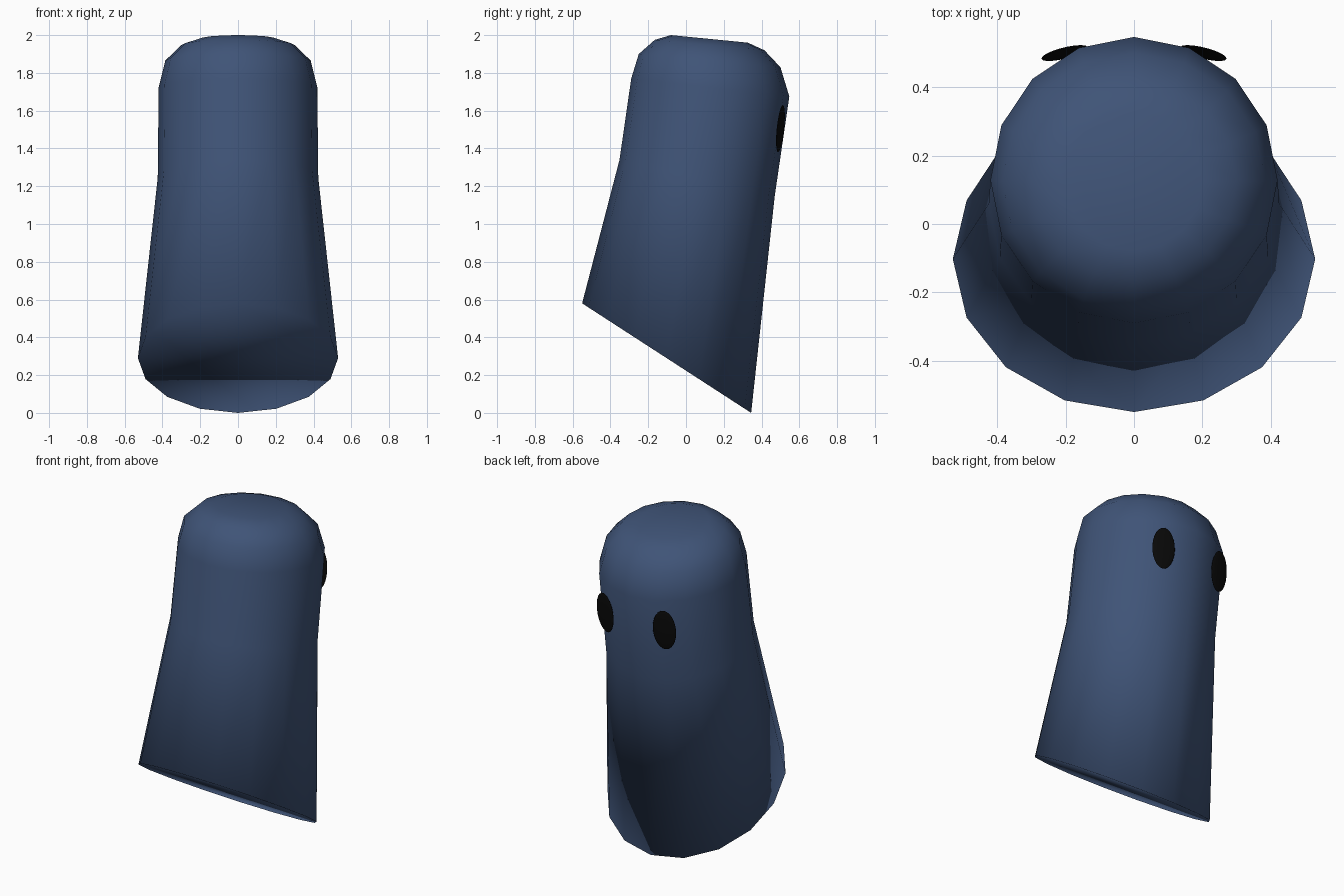
import bpy, bmesh, math

if "Cube" in bpy.data.objects:
    bpy.data.objects.remove(bpy.data.objects["Cube"])


def material(name, color):
    m = bpy.data.materials.new(name)
    m.diffuse_color = (*color, 1)
    m.use_nodes = True
    m.node_tree.nodes["Principled BSDF"].inputs["Base Color"].default_value = m.diffuse_color
    return m


cloth = material("navy_cloth", (0.05, 0.088, 0.185))
black = material("black", (0.003, 0.003, 0.003))

# Body: tilted 16-sided elliptical rings, bottom to top
# (half width, front y, front z, back y, back z)
RINGS = [
    (0.53, -0.55, 0.58, 0.345, 0.0),
    (0.425, -0.352, 1.34, 0.47, 1.15),
    (0.42, -0.29, 1.77, 0.547, 1.675),
    (0.385, -0.25, 1.90, 0.50, 1.83),
    (0.30, -0.165, 1.975, 0.415, 1.92),
    (0.20, -0.08, 2.0, 0.327, 1.96),
]
SIDES = 16

bm = bmesh.new()
loops = []
for rx, fy, fz, by, bz in RINGS:
    loop = []
    for i in range(SIDES):
        a = 2 * math.pi * i / SIDES
        s = (1 + math.sin(a)) / 2
        loop.append(bm.verts.new((rx * math.cos(a), fy + (by - fy) * s, fz + (bz - fz) * s)))
    loops.append(loop)
for lo, hi in zip(loops, loops[1:]):
    for i in range(SIDES):
        j = (i + 1) % SIDES
        bm.faces.new((lo[i], lo[j], hi[j], hi[i]))
# Hem underside and crown
bm.faces.new(loops[0][::-1])
bm.faces.new(loops[-1])
for f in bm.faces:
    f.smooth = True
mesh = bpy.data.meshes.new("body")
bm.to_mesh(mesh)
bm.free()
mesh.materials.append(cloth)
body = bpy.data.objects.new("body", mesh)
bpy.context.collection.objects.link(body)

# Eyes: thin upright ovals lying along the back wall
for side, name in ((1, "eye_right"), (-1, "eye_left")):
    bpy.ops.mesh.primitive_uv_sphere_add(
        segments=24, ring_count=12, radius=1, location=(0.203 * side, 0.5, 1.505),
        rotation=(math.radians(-6), 0, math.radians(-14 * side)))
    eye = bpy.context.object
    eye.name = name
    eye.scale = (0.07, 0.01, 0.125)
    eye.data.materials.append(black)
    bpy.ops.object.shade_smooth()
